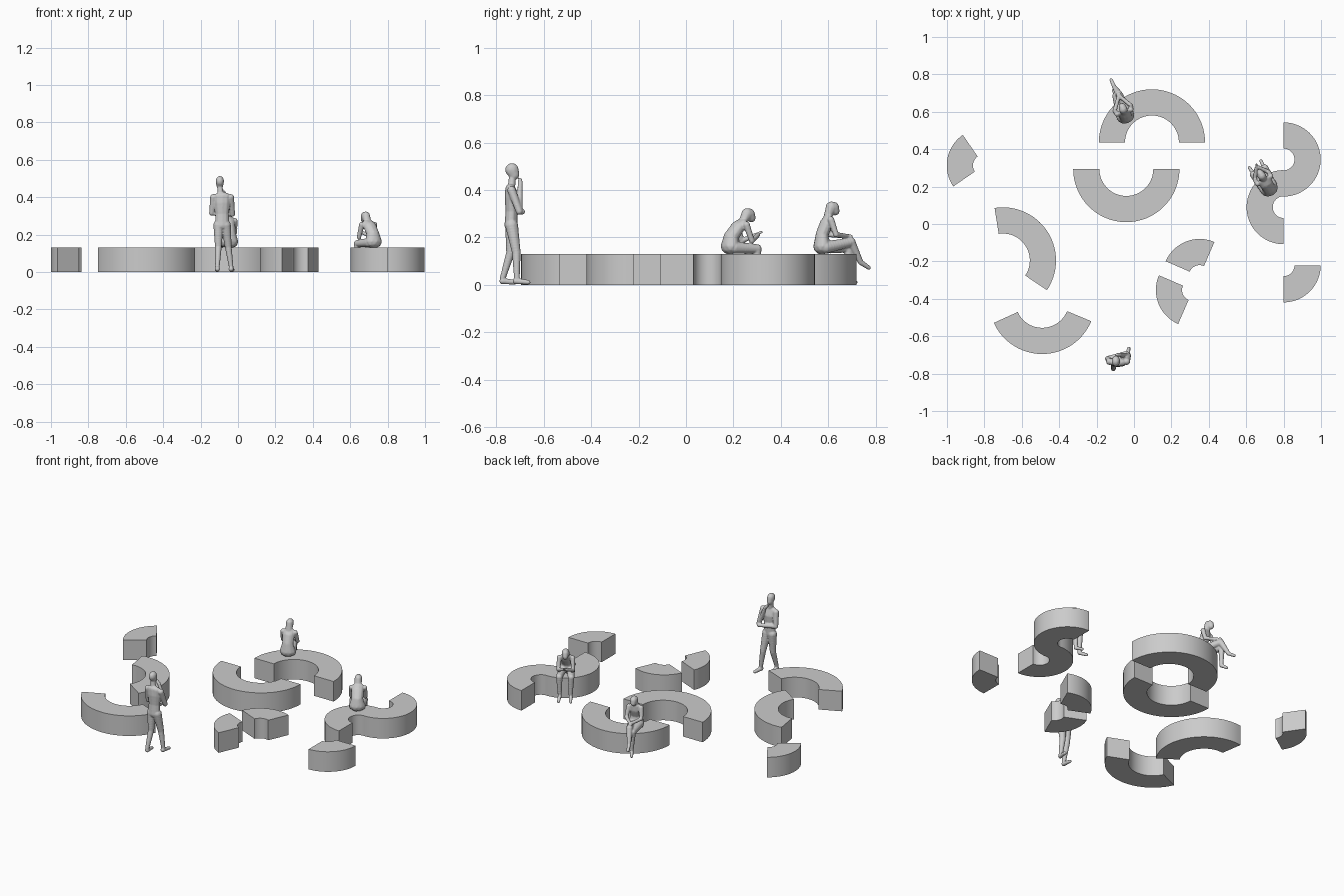
import bpy, bmesh, math
from mathutils import Vector, Matrix

H = 0.13  # bench height


def finish(bm, name):
    me = bpy.data.meshes.new(name)
    bm.to_mesh(me)
    bm.free()
    ob = bpy.data.objects.new(name, me)
    bpy.context.collection.objects.link(ob)
    return ob


def arc_bench(name, cx, cy, r_in, r_out, a0, a1):
    """Curved bench: a rectangle section swept between two angles."""
    bm = bmesh.new()
    n = max(12, round((a1 - a0) / 4))
    rows = []
    for i in range(n + 1):
        a = math.radians(a0 + (a1 - a0) * i / n)
        c, s = math.cos(a), math.sin(a)
        rows.append([bm.verts.new((cx + r * c, cy + r * s, z))
                     for r, z in ((r_in, 0), (r_out, 0), (r_out, H), (r_in, H))])
    for p, q in zip(rows, rows[1:]):
        for k in range(4):
            m = (k + 1) % 4
            bm.faces.new((p[k], p[m], q[m], q[k]))
    bm.faces.new(rows[0])
    bm.faces.new(rows[-1][::-1])
    bmesh.ops.recalc_face_normals(bm, faces=bm.faces)
    ob = finish(bm, name)
    bpy.ops.object.select_all(action='DESELECT')
    ob.select_set(True)
    bpy.context.view_layer.objects.active = ob
    bpy.ops.object.shade_smooth_by_angle(angle=math.radians(30))


def figure(name, origin, heading, chains):
    """Body from chains of (side, forward, z, depth radius[, width radius]), fused by remesh."""
    f = Vector((math.cos(heading), math.sin(heading), 0))
    s = Vector((f.y, -f.x, 0))
    o = Vector((*origin, 0))
    bm = bmesh.new()
    for ch in chains:
        pts = [p if len(p) == 5 else (*p, p[3]) for p in ch]
        for p, q in zip(pts, pts[1:]):
            for i in range(11):
                t = i / 10
                u, v, z, d, w = (a + (b - a) * t for a, b in zip(p, q))
                c = o + s * u + f * v + Vector((0, 0, z))
                mat = (Matrix.Translation(c) @ Matrix.Rotation(heading - math.pi / 2, 4, 'Z')
                       @ Matrix.Diagonal((w, d, d, 1)))
                bmesh.ops.create_icosphere(bm, subdivisions=2, radius=1, matrix=mat)
    ob = finish(bm, name)
    rm = ob.modifiers.new("fuse", 'REMESH')
    rm.mode = 'VOXEL'
    rm.voxel_size = 0.0035
    rm.use_smooth_shade = True
    sm = ob.modifiers.new("soften", 'SMOOTH')
    sm.factor = 0.5
    sm.iterations = 3


def pair(chain):
    """Chain plus its mirror across the body."""
    return [chain, [(-p[0], *p[1:]) for p in chain]]


# large curved benches
for i, (x, y, a0, a1) in enumerate([
        (0.096, 0.436, 0, 180), (-0.041, 0.294, 180, 360),
        (-0.701, -0.195, -34, 99), (-0.491, -0.411, 204.5, 337.5)]):
    arc_bench(f"large_bench_{i + 1}", x, y, 0.144, 0.284, a0, a1)

# small curved benches: S-shaped pair, then quarter pieces
for i, (x, y, a0, a1) in enumerate([
        (0.80, 0.345, -90, 90), (0.80, 0.09, 90, 270), (0.80, -0.221, 270, 360),
        (-0.803, 0.313, 124.5, 214.5), (0.351, -0.278, 66.5, 156.5),
        (0.315, -0.353, 156.5, 246.5)]):
    arc_bench(f"small_bench_{i + 1}", x, y, 0.058, 0.198, a0, a1)

# standing figure, hand on chin
figure("standing_figure", (-0.085, -0.735), math.radians(90), [
    [(0, -.003, .25, .028, .040), (0, 0, .31, .026, .037), (0, 0, .37, .030, .045), (0, -.005, .405, .022, .046)],
    [(-.008, 0, .42, .016), (-.012, .003, .455, .015)],
    [(-.012, .001, .485, .029, .023), (-.012, .010, .465, .023, .019)],
    [(.020, 0, .25, .028), (.033, .020, .135, .019), (.048, .022, .03, .013)],
    [(.048, .018, .016, .014), (.057, .070, .011, .010)],
    [(-.020, 0, .25, .028), (-.020, -.005, .135, .019), (-.025, -.037, .03, .013)],
    [(-.025, -.038, .016, .014), (-.028, .015, .011, .010)],
    [(.046, 0, .398, .019), (.055, .032, .310, .015), (.008, .036, .425, .011), (-.006, .036, .442, .009)],
    [(-.046, 0, .398, .019), (-.055, .015, .315, .015), (.045, .045, .308, .012)],
])

# seated figure with crossed legs
figure("seated_figure_crossed_legs", (-0.045, 0.573), math.atan2(.95, -.3), [
    [(0, 0, .163, .036, .048), (0, 0, .21, .027, .034), (0, .018, .255, .027, .037), (0, .028, .282, .017, .036)],
    [(0, .033, .29, .013), (0, .045, .315, .012)],
    [(0, .050, .325, .026, .021), (0, .058, .312, .020, .017)],
    [(0, .042, .327, .025, .023), (0, .022, .285, .014, .021)],
    [(.022, .01, .158, .027), (.002, .128, .180, .020), (-.01, .175, .095, .012), (-.014, .212, .072, .009)],
    [(-.022, .01, .158, .027), (-.016, .122, .155, .020), (-.01, .125, .03, .012), (-.02, .155, .011, .009)],
    *pair([(.038, .028, .274, .015), (.046, .048, .212, .012), (-.004, .125, .203, .010)]),
])

# seated figure leaning forward over a handset
figure("seated_figure_leaning", (0.725, 0.185), math.atan2(.866, -.5), [
    [(0, 0, .163, .036, .048), (0, .005, .20, .031, .036), (0, .038, .242, .028, .038), (0, .058, .262, .018, .036)],
    [(0, .065, .27, .014), (0, .085, .285, .012)],
    [(0, .094, .297, .026, .021), (0, .104, .283, .020, .017)],
    [(0, .084, .298, .026, .023), (0, .062, .268, .015, .021)],
    *pair([(.024, .01, .157, .026), (.035, .112, .152, .020), (.032, .112, .03, .012), (.036, .155, .011, .009)]),
    *pair([(.040, .058, .253, .015), (.043, .082, .186, .012), (.008, .132, .210, .010)]),
    [(-.006, .135, .215, .006), (.006, .150, .222, .006)],
])
